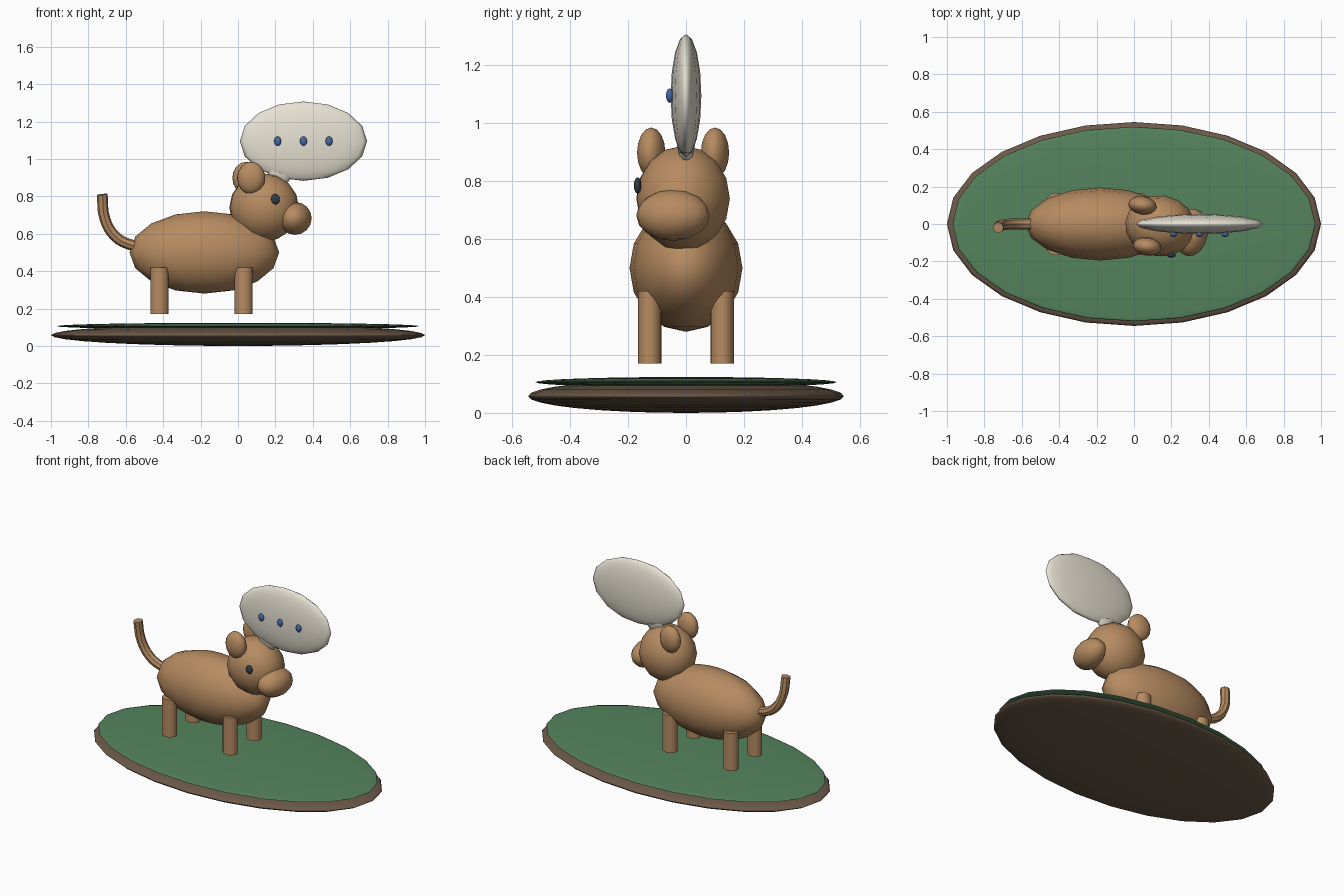
import bpy, math
from mathutils import Vector

if "Cube" in bpy.data.objects:
    bpy.data.objects.remove(bpy.data.objects["Cube"])


def material(name, rgb):
    m = bpy.data.materials.new(name)
    m.diffuse_color = (*rgb, 1)
    m.use_nodes = True
    m.node_tree.nodes["Principled BSDF"].inputs["Base Color"].default_value = m.diffuse_color
    return m


FUR = material("fur", (0.47, 0.26, 0.12))
GRASS = material("grass", (0.09, 0.23, 0.11))
SOIL = material("soil", (0.15, 0.10, 0.065))
CREAM = material("cream", (0.80, 0.76, 0.65))
BLUE = material("blue", (0.06, 0.14, 0.40))
DARK = material("dark", (0.03, 0.05, 0.07))


def finish(name, mat, angle=180):
    o = bpy.context.object
    o.name = name
    o.data.materials.append(mat)
    bpy.ops.object.shade_smooth_by_angle(angle=math.radians(angle))
    return o


def ball(name, loc, radii, mat, segs=16, rings=8, yaw=0):
    bpy.ops.mesh.primitive_uv_sphere_add(segments=segs, ring_count=rings, radius=1,
                                         location=loc, rotation=(0, 0, yaw))
    bpy.context.object.scale = radii
    return finish(name, mat)


# Oval ground disc with grass
ball("ground_base", (0, 0, 0.058), (1.0, 0.545, 0.058), SOIL, 24, 16)
ball("grass_top", (0, 0, 0.106), (0.97, 0.52, 0.018), GRASS, 24, 16)

# Body and legs
ball("body", (-0.18, 0, 0.50), (0.40, 0.195, 0.22), FUR)
for x, end in ((-0.42, "rear"), (0.03, "front")):
    for y, side in ((-0.125, "right"), (0.125, "left")):
        bpy.ops.mesh.primitive_cylinder_add(vertices=16, radius=1, depth=0.25,
                                            location=(x, y, 0.295))
        bpy.context.object.scale = (0.048, 0.041, 1)
        finish(f"{end}_{side}_leg", FUR, 40)

# Head, turned slightly toward the front
YAW = -0.14
ball("head", (0.14, -0.01, 0.74), (0.188, 0.163, 0.182), FUR, yaw=YAW)
ball("snout", (0.305, -0.045, 0.682), (0.09, 0.128, 0.088), FUR, yaw=YAW)
ball("right_ear", (0.07, -0.12, 0.898), (0.076, 0.049, 0.087), FUR, yaw=YAW)
ball("left_ear", (0.045, 0.10, 0.898), (0.076, 0.049, 0.087), FUR, yaw=YAW)
ball("eye", (0.20, -0.167, 0.785), (0.023, 0.013, 0.028), DARK)

# Curved tail
curve = bpy.data.curves.new("tail", "CURVE")
curve.dimensions = "3D"
curve.bevel_depth = 0.029
curve.bevel_resolution = 2
curve.resolution_u = 4
curve.use_fill_caps = True
path = [(-0.48, 0, 0.53), (-0.57, 0, 0.54), (-0.655, 0, 0.585),
        (-0.712, -0.006, 0.68), (-0.726, -0.02, 0.81)]
spline = curve.splines.new("BEZIER")
spline.bezier_points.add(len(path) - 1)
for p, co in zip(spline.bezier_points, path):
    p.co = co
    p.handle_left_type = p.handle_right_type = "AUTO"
tail = bpy.data.objects.new("tail", curve)
bpy.context.collection.objects.link(tail)
bpy.ops.object.select_all(action="DESELECT")
tail.select_set(True)
bpy.context.view_layer.objects.active = tail
bpy.ops.object.convert(target="MESH")
finish("tail", FUR, 40)

# Bubble with pointer and three dots
ball("bubble", (0.35, 0, 1.095), (0.34, 0.053, 0.212), CREAM)
bpy.ops.mesh.primitive_cone_add(vertices=12, radius1=0.07, radius2=0, depth=0.16)
pointer = bpy.context.object
axis = Vector((-0.3, 0, -0.95)).normalized()
pointer.scale = (1, 0.45, 1)
pointer.rotation_euler = (0, math.atan2(axis.x, axis.z), 0)
pointer.location = Vector((0.225, 0, 0.925)) + axis * 0.08
finish("bubble_pointer", CREAM, 40)
for i, x in enumerate((0.212, 0.35, 0.487)):
    ball(f"bubble_dot_{i + 1}", (x, -0.056, 1.095), (0.019, 0.013, 0.025), BLUE)
